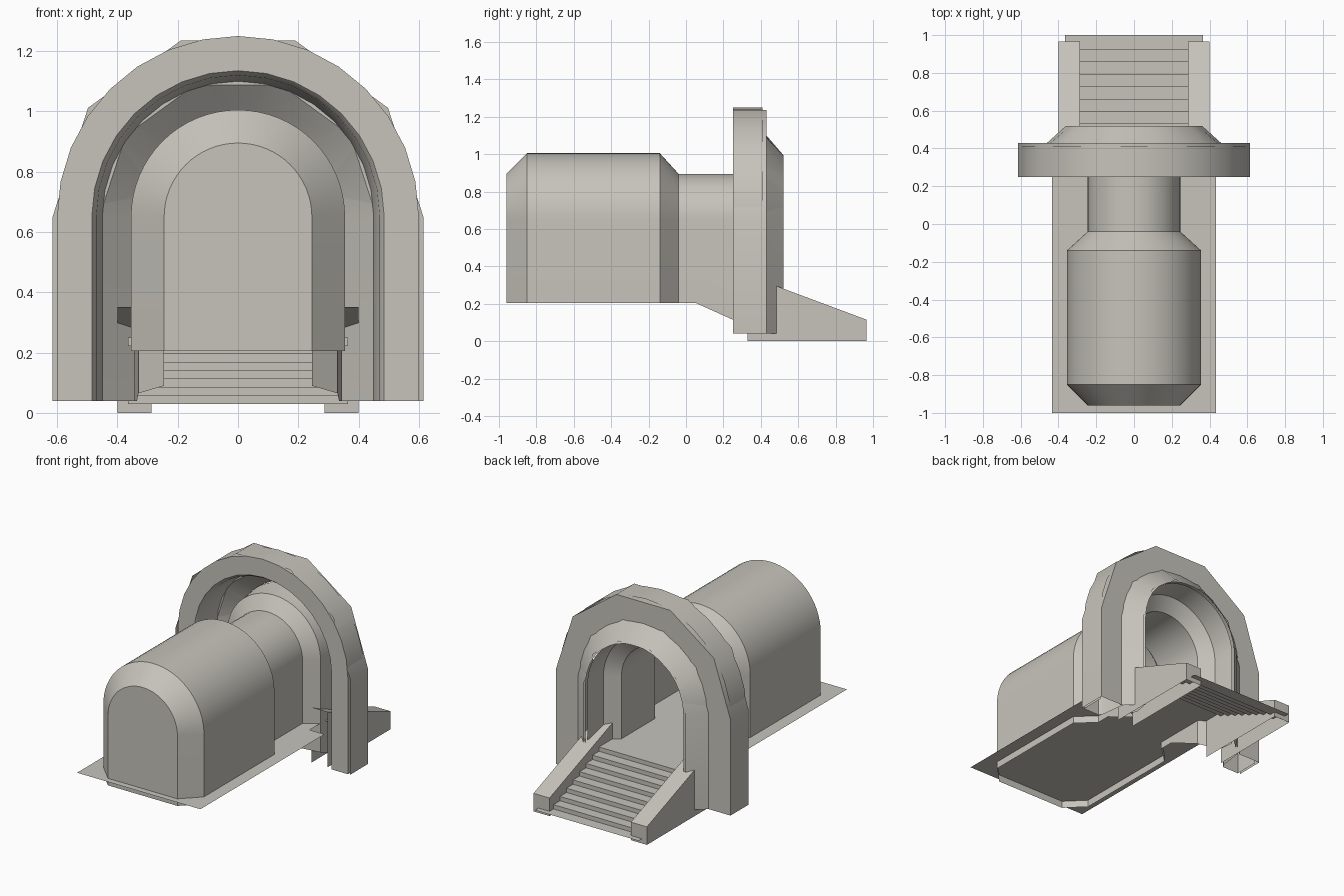
import bpy, bmesh, math

old = bpy.data.objects.get("Cube")
if old:
    bpy.data.objects.remove(old, do_unlink=True)

stone = bpy.data.materials.new("warm_grey_stone")
stone.use_nodes = True
colour = (0.57, 0.55, 0.50, 1)
stone.diffuse_color = colour
stone.node_tree.nodes["Principled BSDF"].inputs["Base Color"].default_value = colour

SPRING = 0.65   # height where the arches start to curve
FLOOR = 0.25


def finish(name, bm, angle=40):
    bmesh.ops.recalc_face_normals(bm, faces=bm.faces)
    mesh = bpy.data.meshes.new(name)
    bm.to_mesh(mesh)
    bm.free()
    mesh.materials.append(stone)
    obj = bpy.data.objects.new(name, mesh)
    bpy.context.collection.objects.link(obj)
    bpy.ops.object.select_all(action='DESELECT')
    obj.select_set(True)
    bpy.context.view_layer.objects.active = obj
    bpy.ops.object.shade_smooth_by_angle(angle=math.radians(angle))
    return obj


def arch_sheet(name, rows, segments, cap_first=False):
    """Skin a series of upright arches given as (y, radius, bottom z)."""
    bm = bmesh.new()
    rings = []
    for y, r, bottom in rows:
        pts = [(r, bottom)]
        for i in range(segments + 1):
            a = math.pi * i / segments
            pts.append((r * math.cos(a), SPRING + r * math.sin(a)))
        pts.append((-r, bottom))
        rings.append([bm.verts.new((x, y, z)) for x, z in pts])
    for a, b in zip(rings, rings[1:]):
        for i in range(len(a) - 1):
            bm.faces.new((a[i], a[i + 1], b[i + 1], b[i]))
    if cap_first:
        bm.faces.new(rings[0])
    return finish(name, bm)


def extruded_strip(name, path, half_width):
    """Sweep a (y, z) path across the width as a thin sheet."""
    bm = bmesh.new()
    pairs = [[bm.verts.new((s * half_width, y, z)) for s in (-1, 1)] for y, z in path]
    for a, b in zip(pairs, pairs[1:]):
        bm.faces.new((a[0], a[1], b[1], b[0]))
    return finish(name, bm, 20)


# Vaulted chamber, narrow passage and flare towards the doorway
B = 0.205
arch_sheet("vaulted_chamber", [
    (-0.96, 0.245, B), (-0.85, 0.355, B), (-0.14, 0.355, B), (-0.04, 0.245, B),
    (0.05, 0.245, B), (0.25, 0.245, 0.115), (0.30, 0.245, 0.09),
    (0.36, 0.33, 0.065), (0.42, 0.335, 0.04), (0.50, 0.345, 0.04)], 32, True)

# Smooth inner portal arch
G = 0.04
arch_sheet("portal_arch", [
    (0.41, 0.6, G), (0.25, 0.6, G), (0.25, 0.485, G), (0.27, 0.47, G),
    (0.43, 0.45, G), (0.52, 0.345, G)], 16)

# Coarse outer surround whose corners stand proud of the arch
arch_sheet("portal_surround", [
    (0.25, 0.615, G), (0.43, 0.615, G), (0.43, 0.46, G), (0.52, 0.36, G)], 5)

# Ground plate and passage floor
extruded_strip("ground_plate", [(-1.0, FLOOR), (0.25, FLOOR)], 0.435)
extruded_strip("passage_floor", [(0.25, FLOOR), (0.41, FLOOR)], 0.33)

# Stairs
path = [(1.0, 0.03), (0.925, 0.03)]
for step in range(8):
    y, z = path[-1]
    path += [(y, z + 0.0275), (y - 0.0655, z + 0.0275)]
extruded_strip("stairs", path, 0.365)

# Sloping side rails, open underneath and at the inner end
for side, label in ((1, "left"), (-1, "right")):
    bm = bmesh.new()
    outline = [(0.33, 0), (0.33, 0.352), (0.965, 0.115), (0.965, 0)]
    inner, outer = [[bm.verts.new((side * x, y, z)) for y, z in outline]
                    for x in (0.287, 0.40)]
    bm.faces.new(inner)
    bm.faces.new(outer)
    for i in (1, 2):
        bm.faces.new((inner[i], inner[i + 1], outer[i + 1], outer[i]))
    finish(label + "_stair_rail", bm, 20)
